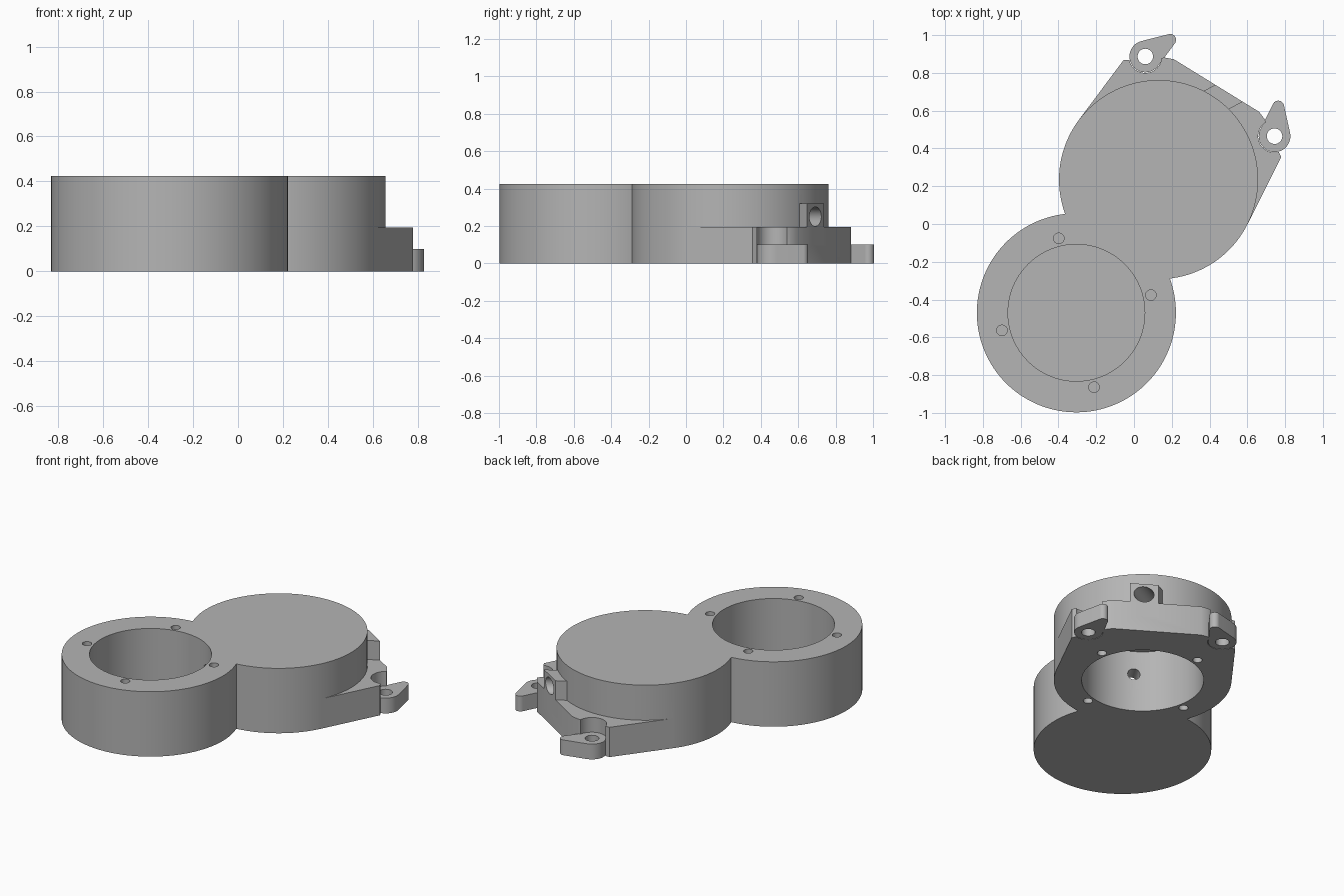
import bpy, bmesh, math
from mathutils import Matrix, Vector

if "Cube" in bpy.data.objects:
    bpy.data.objects.remove(bpy.data.objects["Cube"])

H = 0.425                         # full body height
FRONT = Vector((-0.305, -0.47))   # front chamber centre
REAR = Vector((0.13, 0.235))      # rear chamber centre
U = (REAR - FRONT).normalized()   # long axis of the body
V = Vector((U.y, -U.x))
AXIS = math.atan2(U.y, U.x)

metal = bpy.data.materials.new("grey")
metal.diffuse_color = (0.46, 0.46, 0.46, 1)
metal.use_nodes = True
metal.node_tree.nodes["Principled BSDF"].inputs["Base Color"].default_value = metal.diffuse_color


def world(u, v):
    """Local position along / across the long axis, from the rear chamber."""
    return REAR + U * u + V * v


def prism(name, pts, z0, z1):
    bm = bmesh.new()
    face = bm.faces.new([bm.verts.new((p.x, p.y, z0)) for p in pts])
    top = bmesh.ops.extrude_face_region(bm, geom=[face])["geom"]
    for v in top:
        if isinstance(v, bmesh.types.BMVert):
            v.co.z = z1
    bmesh.ops.recalc_face_normals(bm, faces=bm.faces)
    mesh = bpy.data.meshes.new(name)
    bm.to_mesh(mesh)
    bm.free()
    ob = bpy.data.objects.new(name, mesh)
    bpy.context.collection.objects.link(ob)
    mesh.materials.append(metal)
    return ob


def circle(c, r, n):
    return [c + Vector((math.cos(a), math.sin(a))) * r
            for a in (2 * math.pi * i / n for i in range(n))]


def cyl(name, c, r, z0, z1, n=128):
    return prism(name, circle(c, r, n), z0, z1)


def bore(name, start, end, r, z):
    """Horizontal round cutter between two plan points."""
    d = end - start
    ob = cyl(name, Vector((0, 0)), r, 0, d.length, 48)
    rot = Vector((d.x, d.y, 0)).to_track_quat('Z', 'Y').to_matrix().to_4x4()
    ob.data.transform(Matrix.Translation((start.x, start.y, z)) @ rot)
    return ob


def combine(target, tool, op):
    mod = target.modifiers.new(tool.name, 'BOOLEAN')
    mod.object, mod.operation, mod.solver = tool, op, 'EXACT'
    bpy.context.view_layer.objects.active = target
    bpy.ops.object.modifier_apply(modifier=mod.name)
    bpy.data.objects.remove(tool)


def hull(c1, r1, c2, r2):
    """Teardrop outline around two circles."""
    bm = bmesh.new()
    d = c2 - c1
    base = math.atan2(d.y, d.x)
    k = math.acos((r1 - r2) / d.length)
    pts = []
    for c, r, a0, a1 in ((c2, r2, base - k, base + k),
                         (c1, r1, base + k, base - k + 2 * math.pi)):
        for i in range(25):
            a = a0 + (a1 - a0) * i / 24
            pts.append(c + Vector((math.cos(a), math.sin(a))) * r)
    bm.free()
    return pts


# two overlapping round chambers
body = cyl("pump_body", FRONT, 0.527, 0, H)
combine(body, cyl("rear_chamber", REAR, 0.527, 0, H), 'UNION')

# low mounting flange with scoops over the lugs
half = [(0.047, 0.525), (0.443, 0.49), (0.466, 0.453), (0.567, 0.311), (0.585, 0.265)]
outline = [world(u, v) for u, v in half] + [world(u, -v) for u, v in reversed(half)]
flange = prism("flange", outline, 0, 0.195)
for s in (-1, 1):
    combine(flange, cyl("scoop", world(0.518, s * 0.402), 0.087, -0.1, 0.3, 64), 'DIFFERENCE')
combine(body, flange, 'UNION')

# skewed port block on the flange
port = [(0.585, -0.008), (0.585, 0.163), (0.43, 0.073), (0.43, -0.098)]
combine(body, prism("port_block", [world(*p) for p in port], 0.1, 0.32), 'UNION')

# teardrop lugs
for s in (-1, 1):
    c = world(0.518, s * 0.402)
    combine(body, prism("lug", hull(c, 0.084, world(0.662, s * 0.336), 0.031), 0, 0.1), 'UNION')
    combine(body, cyl("lug_hole", c, 0.041, -0.1, 0.18, 48), 'DIFFERENCE')

# chamber pockets: front opens upward, rear opens downward
combine(body, cyl("front_pocket", FRONT, 0.362, 0.02, 0.6), 'DIFFERENCE')
combine(body, cyl("rear_pocket", REAR, 0.362, -0.2, 0.405), 'DIFFERENCE')

# four blind screw holes around each pocket
for c, z0, z1 in ((FRONT, H - 0.16, 0.6), (REAR, -0.2, 0.16)):
    for i in range(4):
        a = AXIS + math.pi / 4 + i * math.pi / 2
        p = c + Vector((math.cos(a), math.sin(a))) * 0.405
        combine(body, cyl("screw_hole", p, 0.028, z0, z1, 32), 'DIFFERENCE')

# passage between chambers and the oblique inlet bore
combine(body, bore("passage", FRONT + U * 0.2, REAR - U * 0.2, 0.037, 0.25), 'DIFFERENCE')
slope = U * math.cos(math.pi / 6) + V * math.sin(math.pi / 6)
mouth = world(0.585, 0.078)
combine(body, bore("inlet", mouth + slope * 0.15, mouth - slope * 0.42, 0.052, 0.25), 'DIFFERENCE')

# smooth the round walls, keep the rims crisp
bpy.ops.object.select_all(action='DESELECT')
body.select_set(True)
bpy.context.view_layer.objects.active = body
bpy.ops.object.shade_smooth_by_angle(angle=math.radians(25))
